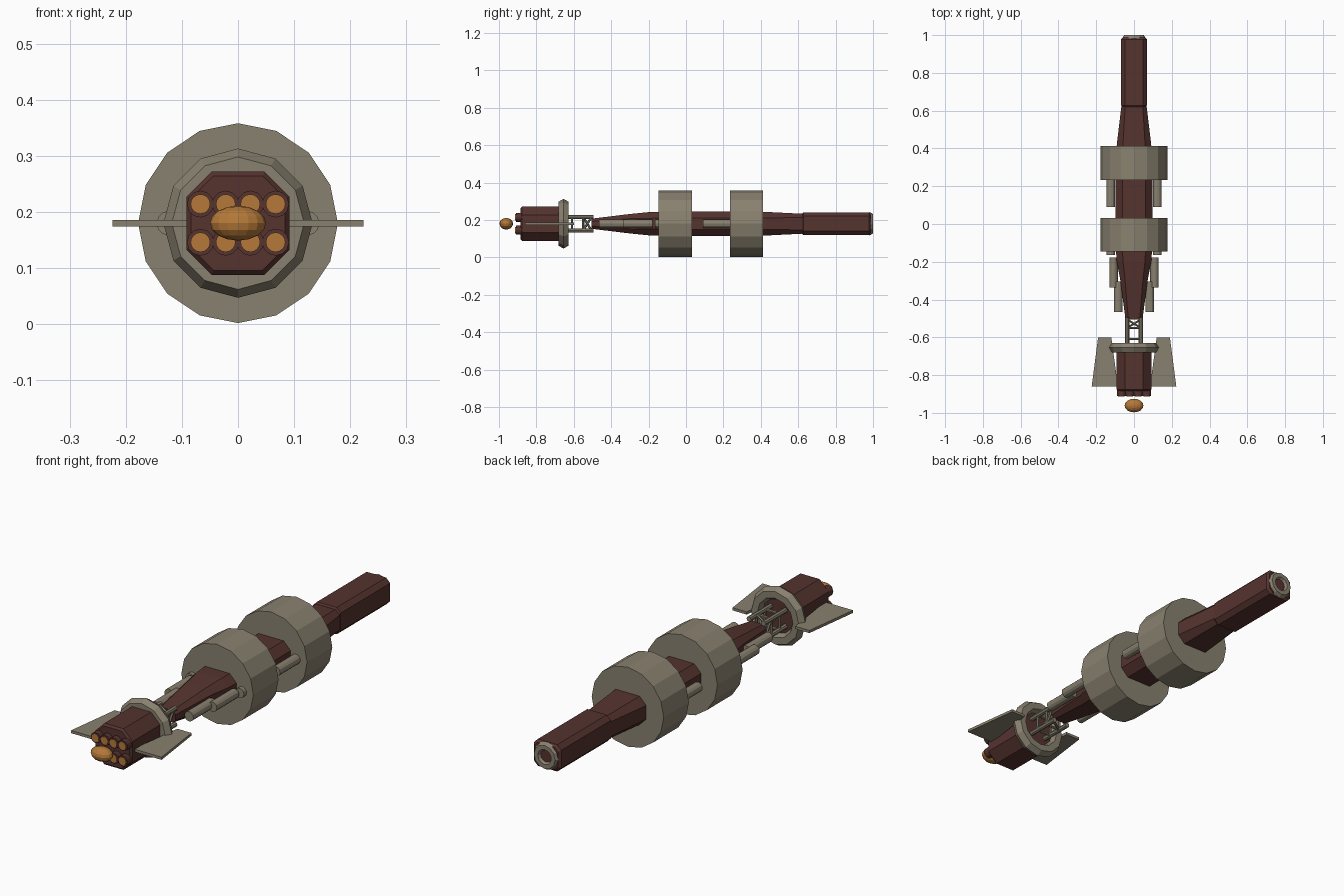
import bpy, bmesh, math
from mathutils import Vector

if "Cube" in bpy.data.objects:
    bpy.data.objects.remove(bpy.data.objects["Cube"])

ZC = 0.18  # height of the ship's long axis


def material(name, rgb):
    m = bpy.data.materials.new(name)
    m.diffuse_color = (*rgb, 1)
    m.use_nodes = True
    m.node_tree.nodes["Principled BSDF"].inputs["Base Color"].default_value = m.diffuse_color
    return m


BROWN = material("brown_hull", (0.09, 0.033, 0.028))
TAN = material("tan_metal", (0.25, 0.22, 0.16))
ORANGE = material("orange_glow", (0.46, 0.19, 0.04))


def finish(name, bm, mat):
    bmesh.ops.recalc_face_normals(bm, faces=bm.faces)
    me = bpy.data.meshes.new(name)
    bm.to_mesh(me)
    bm.free()
    me.materials.append(mat)
    ob = bpy.data.objects.new(name, me)
    bpy.context.collection.objects.link(ob)
    return ob


def loft(name, sections, mat):
    """Chamfered-box sections (y, half width, half height, chamfer) skinned along y."""
    bm = bmesh.new()
    rings = []
    for y, w, h, c in sections:
        pts = [(w, h - c), (w - c, h), (c - w, h), (-w, h - c),
               (-w, c - h), (c - w, -h), (w - c, -h), (w, c - h)]
        rings.append([bm.verts.new((x, y, ZC + z)) for x, z in pts])
    for a, b in zip(rings, rings[1:]):
        for i in range(8):
            j = (i + 1) % 8
            bm.faces.new((a[i], a[j], b[j], b[i]))
    bm.faces.new(rings[0])
    bm.faces.new(rings[-1])
    return finish(name, bm, mat)


def rod(name, p, q, r, sides, mat):
    p, q = Vector(p), Vector(q)
    bm = bmesh.new()
    bmesh.ops.create_cone(bm, cap_ends=True, segments=sides, radius1=r, radius2=r, depth=(q - p).length)
    ob = finish(name, bm, mat)
    ob.location = (p + q) / 2
    d = q - p
    if abs(d.x) < 1e-6 and abs(d.z) < 1e-6:
        ob.rotation_euler = (math.pi / 2, 0, 0)
    else:
        ob.rotation_euler = d.to_track_quat('Z', 'Y').to_euler()
    return ob


def torus(name, y, major, minor, sides, mat):
    bpy.ops.mesh.primitive_torus_add(major_radius=major, minor_radius=minor, major_segments=sides,
                                     minor_segments=6, location=(0, y, ZC), rotation=(math.pi / 2, 0, 0))
    ob = bpy.context.object
    ob.name = name
    ob.data.materials.append(mat)


# Tapered main hull and the blocky nose
loft("main_hull", [(-0.505, 0.045, 0.027, 0.015), (-0.30, 0.072, 0.052, 0.025),
                   (-0.20, 0.091, 0.062, 0.033), (-0.12, 0.097, 0.065, 0.035),
                   (0.36, 0.097, 0.065, 0.035), (0.43, 0.09, 0.063, 0.032),
                   (0.63, 0.066, 0.053, 0.02)], BROWN)
loft("nose_block", [(0.62, 0.062, 0.054, 0.018), (0.628, 0.068, 0.06, 0.02),
                    (0.978, 0.068, 0.06, 0.02), (0.988, 0.058, 0.05, 0.016)], BROWN)
torus("nose_collar", 0.983, 0.043, 0.019, 12, TAN)

# Two large habitat drums
for i, y in enumerate((-0.057, 0.323)):
    rod(f"drum_{i}", (0, y - 0.089, ZC), (0, y + 0.089, ZC), 0.178, 16, TAN)

# Engine block, ring, nozzles and exhaust glow
loft("engine_block", [(-0.885, 0.084, 0.084, 0.04), (-0.876, 0.092, 0.092, 0.045),
                      (-0.66, 0.092, 0.092, 0.045), (-0.65, 0.084, 0.084, 0.04)], BROWN)
torus("engine_ring", -0.655, 0.103, 0.03, 12, TAN)
for x in (-0.067, -0.022, 0.022, 0.067):
    for z in (ZC - 0.034, ZC + 0.034):
        rod("nozzle", (x, -0.91, z), (x, -0.87, z), 0.024, 12, BROWN)
        rod("nozzle_glow", (x, -0.913, z), (x, -0.90, z), 0.0175, 16, ORANGE)
bm = bmesh.new()
bmesh.ops.create_uvsphere(bm, u_segments=16, v_segments=8, radius=1)
glow = finish("exhaust_glow", bm, ORANGE)
glow.scale = (0.05, 0.036, 0.031)
glow.location = (0, -0.961, ZC)

# Parts repeated on both sides
for s in (-1, 1):
    # Swept flat fin
    bm = bmesh.new()
    plan = [(0.12, -0.60), (0.19, -0.60), (0.224, -0.86), (0.085, -0.86)]
    face = bm.faces.new([bm.verts.new((s * x, y, ZC - 0.006)) for x, y in plan])
    ext = bmesh.ops.extrude_face_region(bm, geom=[face])
    bmesh.ops.translate(bm, vec=(0, 0, 0.012),
                        verts=[v for v in ext["geom"] if isinstance(v, bmesh.types.BMVert)])
    finish("fin", bm, TAN)
    # Side tanks stepping inward along the hull
    for x, y0, y1, r in ((0.123, 0.09, 0.25, 0.022), (0.123, -0.165, -0.05, 0.022),
                         (0.108, -0.335, -0.178, 0.022), (0.083, -0.465, -0.305, 0.022)):
        rod("side_tank", (s * x, y0, ZC), (s * x, y1, ZC), r, 12, TAN)

# Open truss between hull and engine: long rods, cross bars and diagonals
T = 0.036
corners = [(-T, -T), (T, -T), (T, T), (-T, T)]
for k, (x, z) in enumerate(corners):
    rod("truss_rod", (x, -0.66, ZC + z), (x, -0.495, ZC + z), 0.011, 8, TAN)
    x2, z2 = corners[(k + 1) % 4]
    for y in (-0.61, -0.55):
        rod("truss_bar", (x, y, ZC + z), (x2, y, ZC + z2), 0.006, 6, TAN)
    rod("truss_brace", (x, -0.55, ZC + z), (x2, -0.505, ZC + z2), 0.006, 6, TAN)
